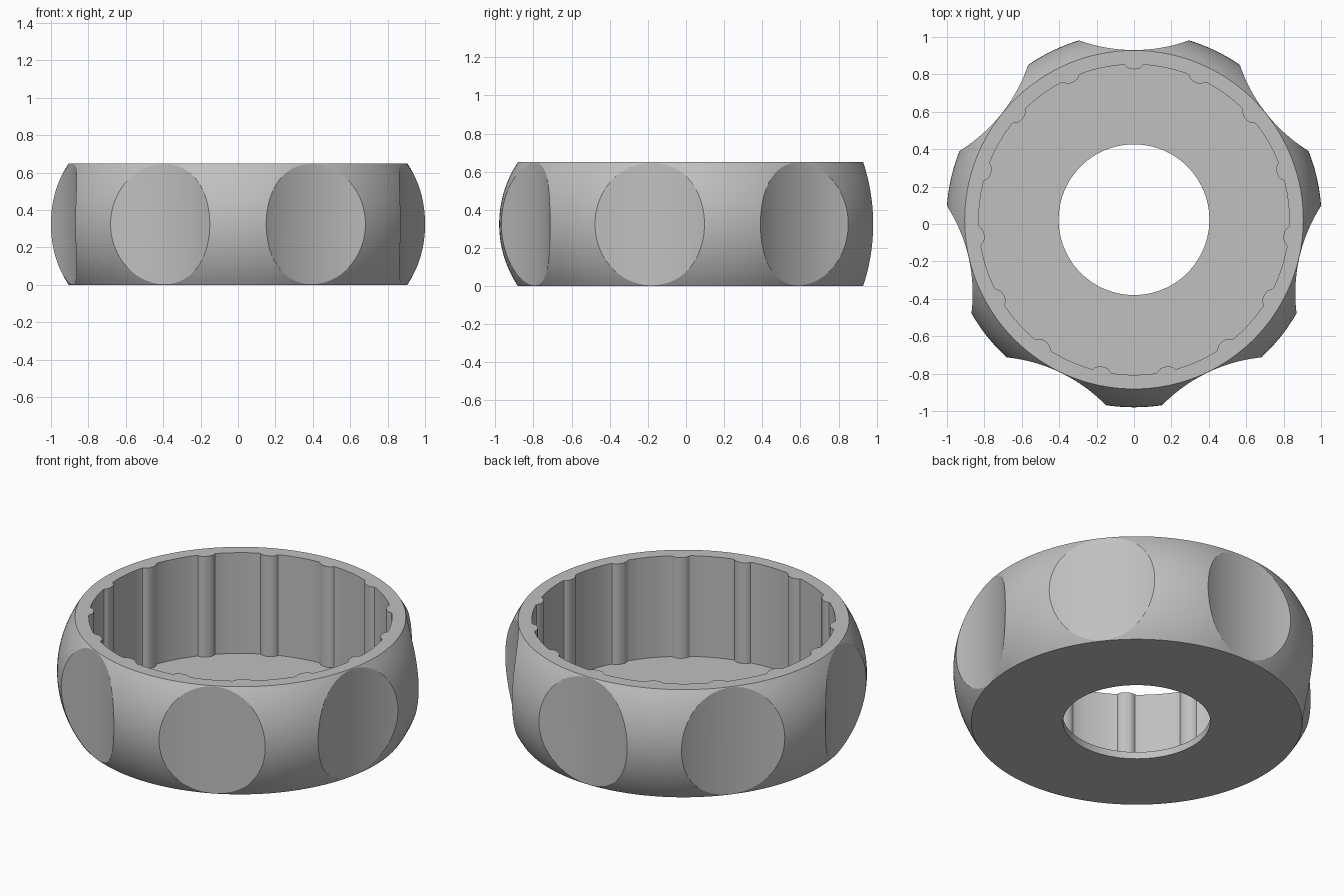
import bpy, bmesh
from math import sin, cos, sqrt, pi, radians

default = bpy.data.objects.get("Cube")
if default:
    bpy.data.objects.remove(default, do_unlink=True)

CY = 0.023          # ring axis offset in y
HEIGHT = 0.65
EDGE_R = 0.905      # barrel radius at top and bottom
ARC_R = 0.588       # radius of the bulging side profile
SCALLOPS = 7
RIBS = 15

grey = bpy.data.materials.new("plain_grey")
grey.use_nodes = True
colour = (0.53, 0.53, 0.53, 1)
grey.diffuse_color = colour
grey.node_tree.nodes["Principled BSDF"].inputs["Base Color"].default_value = colour


def stack(name, rings):
    """Closed solid from equal rings of points, bottom to top."""
    bm = bmesh.new()
    loops = [[bm.verts.new(p) for p in ring] for ring in rings]
    n = len(loops[0])
    for low, high in zip(loops, loops[1:]):
        for i in range(n):
            j = (i + 1) % n
            bm.faces.new((low[i], low[j], high[j], high[i]))
    bm.faces.new(loops[0][::-1])
    bm.faces.new(loops[-1])
    mesh = bpy.data.meshes.new(name)
    bm.to_mesh(mesh)
    bm.free()
    mesh.materials.append(grey)
    obj = bpy.data.objects.new(name, mesh)
    bpy.context.collection.objects.link(obj)
    return obj


def circle(r, z, n, x=0, y=CY):
    return [(x + r * cos(2 * pi * i / n), y + r * sin(2 * pi * i / n), z)
            for i in range(n)]


def cut(target, cutter):
    cutter.hide_render = True
    mod = target.modifiers.new(cutter.name, 'BOOLEAN')
    mod.operation = 'DIFFERENCE'
    mod.solver = 'EXACT'
    mod.object = cutter
    bpy.ops.object.select_all(action='DESELECT')
    bpy.context.view_layer.objects.active = target
    target.select_set(True)
    bpy.ops.object.modifier_apply(modifier=mod.name)
    bpy.data.objects.remove(cutter, do_unlink=True)


# Barrel-shaped ring body
rows = 24
half = HEIGHT / 2
base = EDGE_R - sqrt(ARC_R ** 2 - half ** 2)
rings = []
for k in range(rows + 1):
    z = HEIGHT * k / rows
    rings.append(circle(base + sqrt(ARC_R ** 2 - (z - half) ** 2), z, 180))
body = stack("ring_body", rings)

# Cup cavity with small vertical ribs on its wall
rib = [(-4, 0), (-3.3, .003), (-2.8, .012), (-2, .021), (-1, .025), (0, .026),
       (1, .025), (2, .021), (2.8, .012), (3.3, .003), (4, 0)]
wall = [(a, 0) for a in (8, 12, 16)]
outline = []
for k in range(RIBS):
    for offset, depth in rib + wall:
        a = radians(90 + k * 360 / RIBS + offset)
        r = 0.83 - depth
        outline.append((r * cos(a), CY + r * sin(a)))
cut(body, stack("cavity_cutter", [[(x, y, z) for x, y in outline]
                                  for z in (0.042, 1)]))

# Round hole through the floor
cut(body, stack("hole_cutter", [circle(0.403, z, 96) for z in (-0.5, 1)]))

# Concave grip scallops around the outside
for k in range(SCALLOPS):
    a = pi / 2 + k * 2 * pi / SCALLOPS
    x, y = 1.773 * cos(a), CY + 1.773 * sin(a)
    cut(body, stack("scallop_cutter", [circle(0.866, z, 210, x, y)
                                       for z in (-0.5, 1)]))

# Smooth shading with crisp edges
bpy.ops.object.select_all(action='DESELECT')
body.select_set(True)
bpy.context.view_layer.objects.active = body
bpy.ops.object.shade_smooth_by_angle(angle=radians(22))
